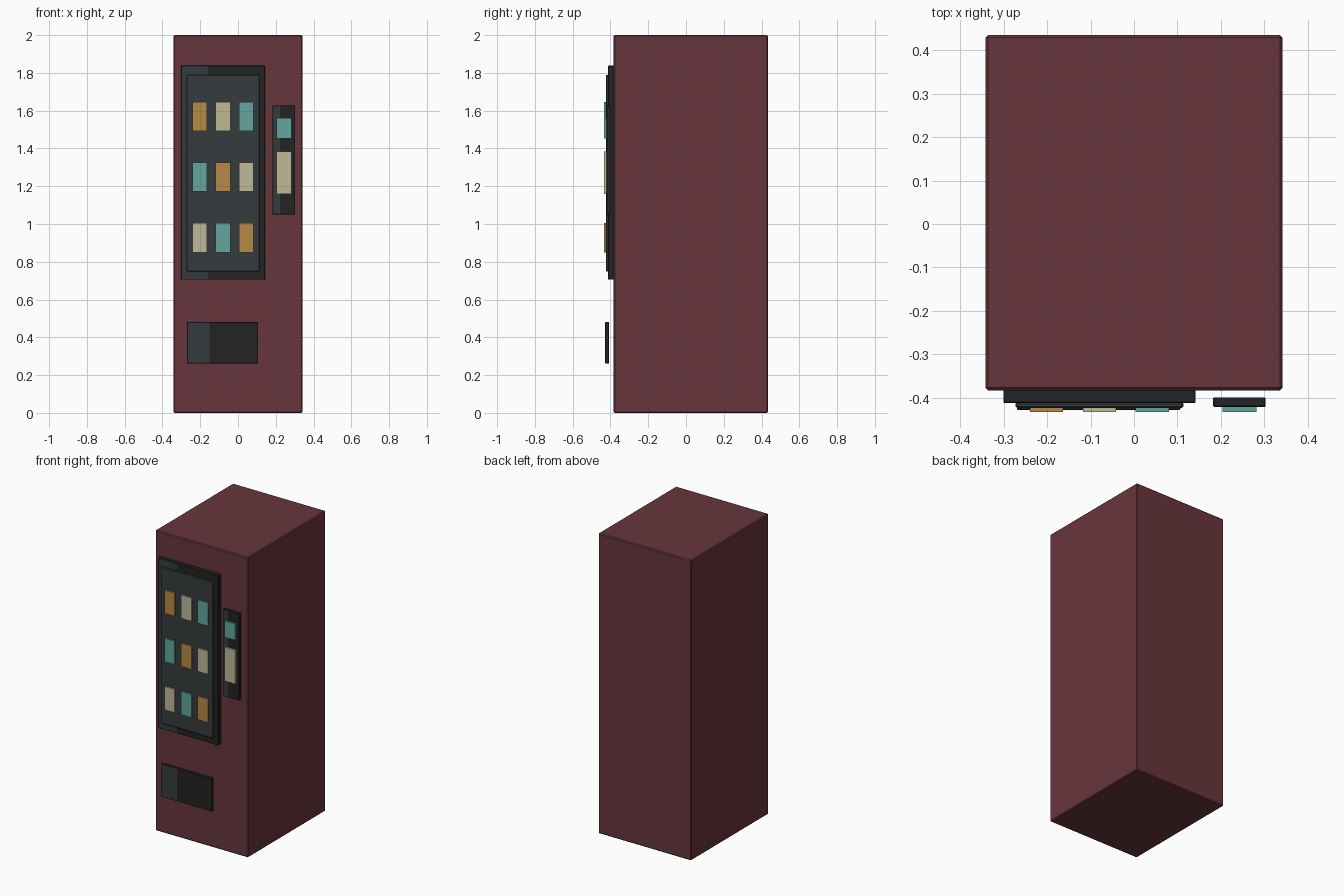
import bpy, bmesh

if "Cube" in bpy.data.objects:
    bpy.data.objects.remove(bpy.data.objects["Cube"])


def material(name, hex_rgb):
    lin = []
    for i in (0, 2, 4):
        c = int(hex_rgb[i:i + 2], 16) / 255
        lin.append(c / 12.92 if c <= 0.04045 else ((c + 0.055) / 1.055) ** 2.4)
    m = bpy.data.materials.new(name)
    m.diffuse_color = (*lin, 1)
    m.use_nodes = True
    m.node_tree.nodes["Principled BSDF"].inputs["Base Color"].default_value = m.diffuse_color
    return m


MAROON = material("maroon_paint", "67353b")
BLACK = material("black_trim", "222323")
SLATE = material("slate_glass", "353c3d")
ORANGE = material("orange", "b78a45")
CREAM = material("cream", "c0b897")
TEAL = material("teal", "63a69e")


def box(name, x, y, z, mat, bevel=0.0, split=None):
    """Box from (min, max) ranges; split = x left of which the front is slate."""
    bm = bmesh.new()
    bmesh.ops.create_cube(bm, size=1)
    for v in bm.verts:
        v.co = [r[0] if c < 0 else r[1] for c, r in zip(v.co, (x, y, z))]
    if bevel:
        bmesh.ops.bevel(bm, geom=bm.edges[:], offset=bevel, segments=1, affect='EDGES')
    if split is not None:
        bmesh.ops.bisect_plane(bm, geom=bm.verts[:] + bm.edges[:] + bm.faces[:],
                               plane_co=(split, 0, 0), plane_no=(1, 0, 0))
        bm.normal_update()
        for f in bm.faces:
            if f.normal.y < -0.9 and f.calc_center_median().x < split:
                f.material_index = 1
    me = bpy.data.meshes.new(name)
    bm.to_mesh(me)
    bm.free()
    me.materials.append(mat)
    if split is not None:
        me.materials.append(SLATE)
    ob = bpy.data.objects.new(name, me)
    bpy.context.collection.objects.link(ob)
    return ob


# Cabinet
box("cabinet", (-0.342, 0.342), (-0.383, 0.435), (0, 2), MAROON, 0.006)

# Display window: frame and glass
box("window_frame", (-0.301, 0.142), (-0.412, -0.382), (0.705, 1.838), BLACK, 0.002, -0.16)
box("window_glass", (-0.273, 0.114), (-0.424, -0.410), (0.748, 1.79), SLATE, 0.004)

# Products on show, colours shifting by one on each row
order = (ORANGE, CREAM, TEAL)
for row, z in enumerate((1.492, 1.171, 0.85)):
    for col in range(3):
        x = -0.24 + 0.122 * col
        box(f"product_{row}_{col}", (x, x + 0.077), (-0.433, -0.422), (z, z + 0.155),
            order[(col - row) % 3])

# Control panel with screen and keypad
box("control_panel", (0.182, 0.303), (-0.421, -0.399), (1.05, 1.628), BLACK, 0.002, 0.222)
box("screen", (0.204, 0.282), (-0.433, -0.420), (1.452, 1.56), TEAL)
box("keypad", (0.204, 0.282), (-0.433, -0.420), (1.16, 1.385), CREAM)

# Collection hatch
box("collection_hatch", (-0.27, 0.107), (-0.428, -0.407), (0.262, 0.481), BLACK, 0.002, -0.15)
